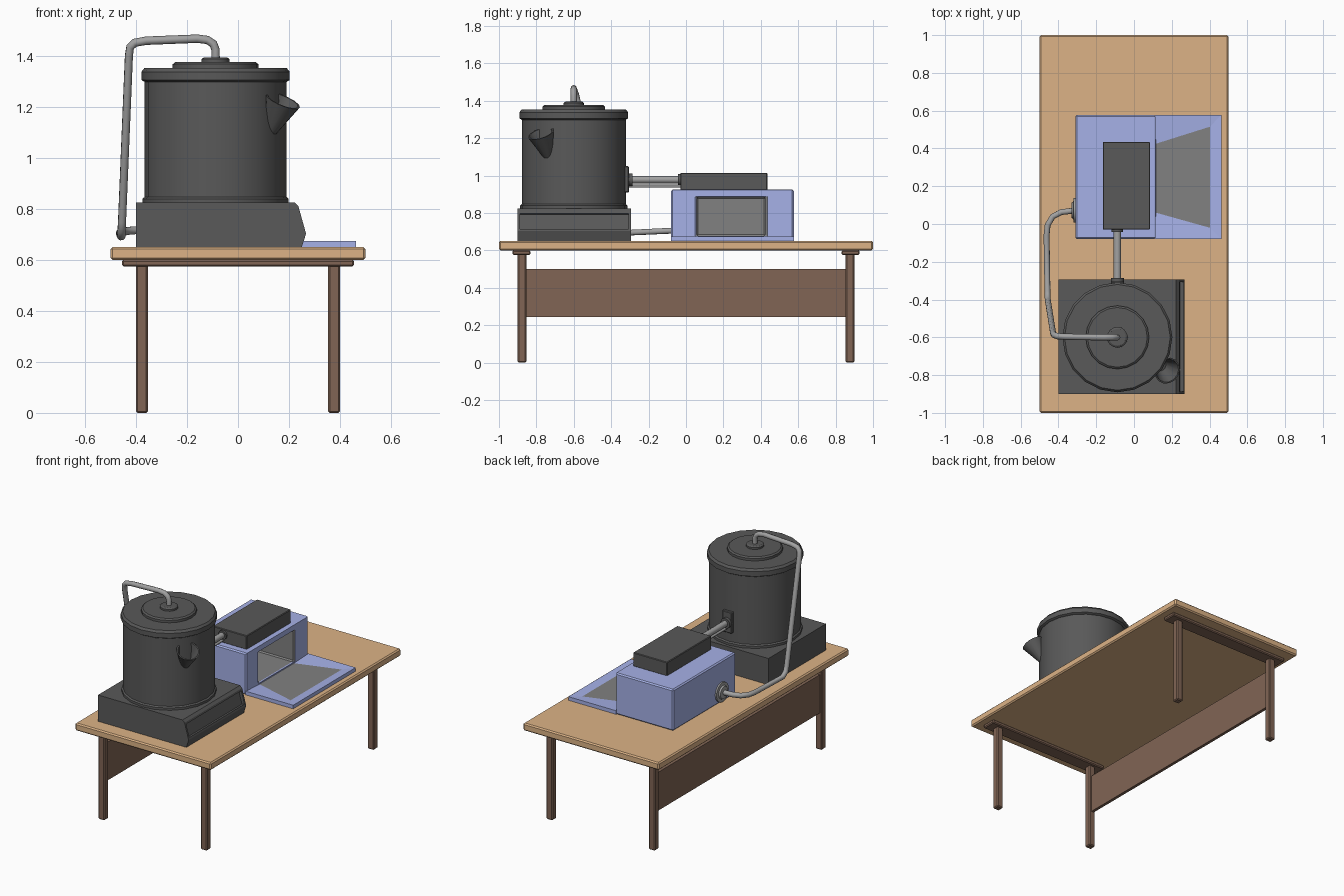
import bpy, bmesh, math
from mathutils import Vector

if "Cube" in bpy.data.objects:
    bpy.data.objects.remove(bpy.data.objects["Cube"])


def mat(name, r, g, b):
    m = bpy.data.materials.new(name)
    m.diffuse_color = (r, g, b, 1)
    m.use_nodes = True
    m.node_tree.nodes["Principled BSDF"].inputs["Base Color"].default_value = m.diffuse_color
    return m


TOP_WOOD = mat("light_wood", 0.72, 0.45, 0.24)
DARK_WOOD = mat("dark_wood", 0.22, 0.13, 0.09)
IRON = mat("dark_iron", 0.10, 0.10, 0.10)
STEEL = mat("steel", 0.36, 0.36, 0.36)
BLUE = mat("blue_enamel", 0.38, 0.44, 0.80)
INNER = mat("grey_lining", 0.22, 0.22, 0.22)


def finish(name, bm, mats, bevel=0.0, segments=1, smooth=True):
    bmesh.ops.recalc_face_normals(bm, faces=bm.faces)
    me = bpy.data.meshes.new(name)
    bm.to_mesh(me)
    bm.free()
    ob = bpy.data.objects.new(name, me)
    bpy.context.collection.objects.link(ob)
    for m in mats:
        me.materials.append(m)
    if bevel:
        b = ob.modifiers.new("bevel", "BEVEL")
        b.width, b.segments, b.limit_method = bevel, segments, "ANGLE"
    if smooth:
        bpy.ops.object.select_all(action="DESELECT")
        ob.select_set(True)
        bpy.context.view_layer.objects.active = ob
        bpy.ops.object.shade_smooth_by_angle(angle=math.radians(35))
    return ob


def box_bm(lo, hi):
    bm = bmesh.new()
    bmesh.ops.create_cube(bm, size=1)
    for v in bm.verts:
        v.co = Vector([(a + b) / 2 + c * (b - a) for a, b, c in zip(lo, hi, v.co)])
    return bm


def box(name, lo, hi, m, bevel=0.006):
    return finish(name, box_bm(lo, hi), [m], bevel, smooth=False)


def face_along(bm, direction):
    bm.normal_update()
    return max(bm.faces, key=lambda f: f.normal.dot(Vector(direction)))


def sink(bm, face, offset):
    """Push a face inward, leaving side walls, and mark it all as lining."""
    ext = bmesh.ops.extrude_discrete_faces(bm, faces=[face])["faces"][0]
    bmesh.ops.translate(bm, verts=ext.verts[:], vec=offset)
    ext.material_index = 1
    for e in ext.edges:
        for f in e.link_faces:
            f.material_index = 1


def lathe(name, profile, m, origin, axis=(0, 0, 1), sides=20):
    bm = bmesh.new()
    rot = Vector((0, 0, 1)).rotation_difference(Vector(axis)).to_matrix()
    rings = []
    for r, h in profile:
        rings.append([bm.verts.new(rot @ Vector((r * math.cos(2 * math.pi * i / sides),
                      r * math.sin(2 * math.pi * i / sides), h)) + Vector(origin))
                      for i in range(sides)])
    for a, b in zip(rings, rings[1:]):
        for i in range(sides):
            j = (i + 1) % sides
            bm.faces.new((a[i], a[j], b[j], b[i]))
    bm.faces.new(rings[0])
    bm.faces.new(rings[-1])
    return finish(name, bm, [m])


def tube(name, pts, radius, m):
    cu = bpy.data.curves.new(name, "CURVE")
    cu.dimensions, cu.bevel_depth, cu.bevel_resolution = "3D", radius, 2
    cu.use_fill_caps = True
    sp = cu.splines.new("POLY")
    sp.points.add(len(pts) - 1)
    for p, co in zip(sp.points, pts):
        p.co = (*co, 1)
    cu.materials.append(m)
    ob = bpy.data.objects.new(name, cu)
    bpy.context.collection.objects.link(ob)
    return ob


# Table
box("table_top", (-0.5, -1, 0.60), (0.5, 1, 0.65), TOP_WOOD, 0.008)
for s, end in ((-1, "front"), (1, "back")):
    box(end + "_crossbar", (-0.455, s * 0.88 - 0.048, 0.575), (0.455, s * 0.88 + 0.048, 0.60), DARK_WOOD)
    for t, side in ((-1, "left"), (1, "right")):
        x, y = t * 0.377, s * 0.877
        box(f"{end}_{side}_leg", (x - 0.023, y - 0.023, 0), (x + 0.023, y + 0.023, 0.58), DARK_WOOD)
box("side_panel", (-0.387, -0.86, 0.245), (-0.367, 0.86, 0.50), DARK_WOOD, 0)

# Boiler base: extruded profile with a recessed sloping front panel
profile = [(-0.40, 0.65), (0.25, 0.65), (0.267, 0.703), (0.237, 0.81), (0.222, 0.825), (-0.40, 0.825)]
bm = bmesh.new()
face = bm.faces.new([bm.verts.new((x, -0.90, z)) for x, z in profile])
ext = bmesh.ops.extrude_face_region(bm, geom=[face])["geom"]
bmesh.ops.translate(bm, verts=[v for v in ext if isinstance(v, bmesh.types.BMVert)], vec=(0, 0.605, 0))
bmesh.ops.recalc_face_normals(bm, faces=bm.faces)
slope = face_along(bm, (0.96, 0, 0.27))
bmesh.ops.inset_individual(bm, faces=[slope], thickness=0.018)
sink(bm, slope, (-0.019, 0, -0.005))
for f in bm.faces:
    f.material_index = 0
finish("boiler_base", bm, [IRON], smooth=False)

# Boiler drum with its lid
C = (-0.088, -0.6, 0)
lathe("boiler_drum", [(0.278, 0.82), (0.278, 1.31)], IRON, C)
lathe("drum_foot_ring", [(0.287, 0.82), (0.287, 0.84), (0.278, 0.847)], IRON, C)
lathe("boiler_lid", [(0.278, 1.298), (0.291, 1.306), (0.291, 1.338), (0.28, 1.352)], IRON, C)
lathe("lid_plate", [(0.168, 1.35), (0.168, 1.368), (0.158, 1.376)], IRON, C)
lathe("lid_cap", [(0.055, 1.375), (0.055, 1.388), (0.045, 1.395)], IRON, C, sides=16)

# Hollow filling spout leaning out of the drum
lathe("filling_spout", [(0.026, 0), (0.072, 0.135), (0.064, 0.135), (0.03, 0.04)], IRON,
      (0.127, -0.738, 1.105), (0.36, -0.28, 0.88), 14)

# Firebox with a lined opening
bm = box_bm((-0.31, -0.08, 0.65), (0.115, 0.577, 0.925))
f = face_along(bm, (1, 0, 0))
bmesh.ops.inset_individual(bm, faces=[f], thickness=0.02)
for v in f.verts:
    v.co.y = 0.057 if v.co.y < 0.25 else 0.425
    v.co.z = 0.678 if v.co.z < 0.78 else 0.885
sink(bm, f, (-0.32, 0, 0))
finish("firebox", bm, [BLUE, INNER], 0.008, smooth=False)

# Opened door lying flat, with a flared lined recess
bm = box_bm((0.11, -0.08, 0.65), (0.462, 0.577, 0.674))
f = face_along(bm, (0, 0, 1))
bmesh.ops.inset_individual(bm, faces=[f], thickness=0.02)
for v in f.verts:
    outer, low = v.co.x > 0.25, v.co.y < 0.25
    v.co.x = 0.402 if outer else 0.116
    v.co.y = (-0.02 if outer else 0.06) if low else (0.515 if outer else 0.425)
    v.co.z = 0.668
f.material_index = 1
finish("firebox_door", bm, [BLUE, INNER], smooth=False)

# Upper chamber and the pipes joining it to the drum
box("upper_chamber", (-0.165, -0.03, 0.922), (0.085, 0.435, 1.015), IRON, 0.004)
box("drum_pipe_plate", (-0.123, -0.33, 0.91), (-0.053, -0.305, 1.05), IRON, 0.004)
lathe("drum_pipe_collar", [(0.034, 0), (0.034, 0.025)], IRON, (-0.088, -0.31, 0.978), (0, 1, 0), 14)
lathe("chamber_pipe_collar", [(0.03, 0), (0.03, 0.015)], IRON, (-0.088, -0.043, 0.978), (0, 1, 0), 14)
tube("joining_pipe", [(-0.088, -0.33, 0.978), (-0.088, -0.02, 0.978)], 0.02, STEEL)
tube("thin_joining_pipe", [(-0.088, -0.33, 0.943), (-0.088, -0.02, 0.943)], 0.008, STEEL)

# Long bent steam pipe from the lid down to the firebox
tube("steam_pipe", [(-0.088, -0.6, 1.385), (-0.088, -0.6, 1.425), (-0.097, -0.6, 1.448), (-0.12, -0.6, 1.463),
                    (-0.16, -0.6, 1.468), (-0.36, -0.597, 1.46), (-0.405, -0.594, 1.452), (-0.423, -0.588, 1.435),
                    (-0.428, -0.58, 1.40), (-0.455, -0.41, 0.75), (-0.457, -0.395, 0.715), (-0.458, -0.36, 0.692),
                    (-0.463, -0.06, 0.706), (-0.457, -0.005, 0.71), (-0.43, 0.04, 0.714), (-0.385, 0.063, 0.718),
                    (-0.305, 0.072, 0.72)], 0.0165, STEEL)
lathe("steam_pipe_flange", [(0.065, 0), (0.065, 0.012), (0.045, 0.014), (0.04, 0.024)], STEEL,
      (-0.308, 0.072, 0.72), (-1, 0, 0), 16)
